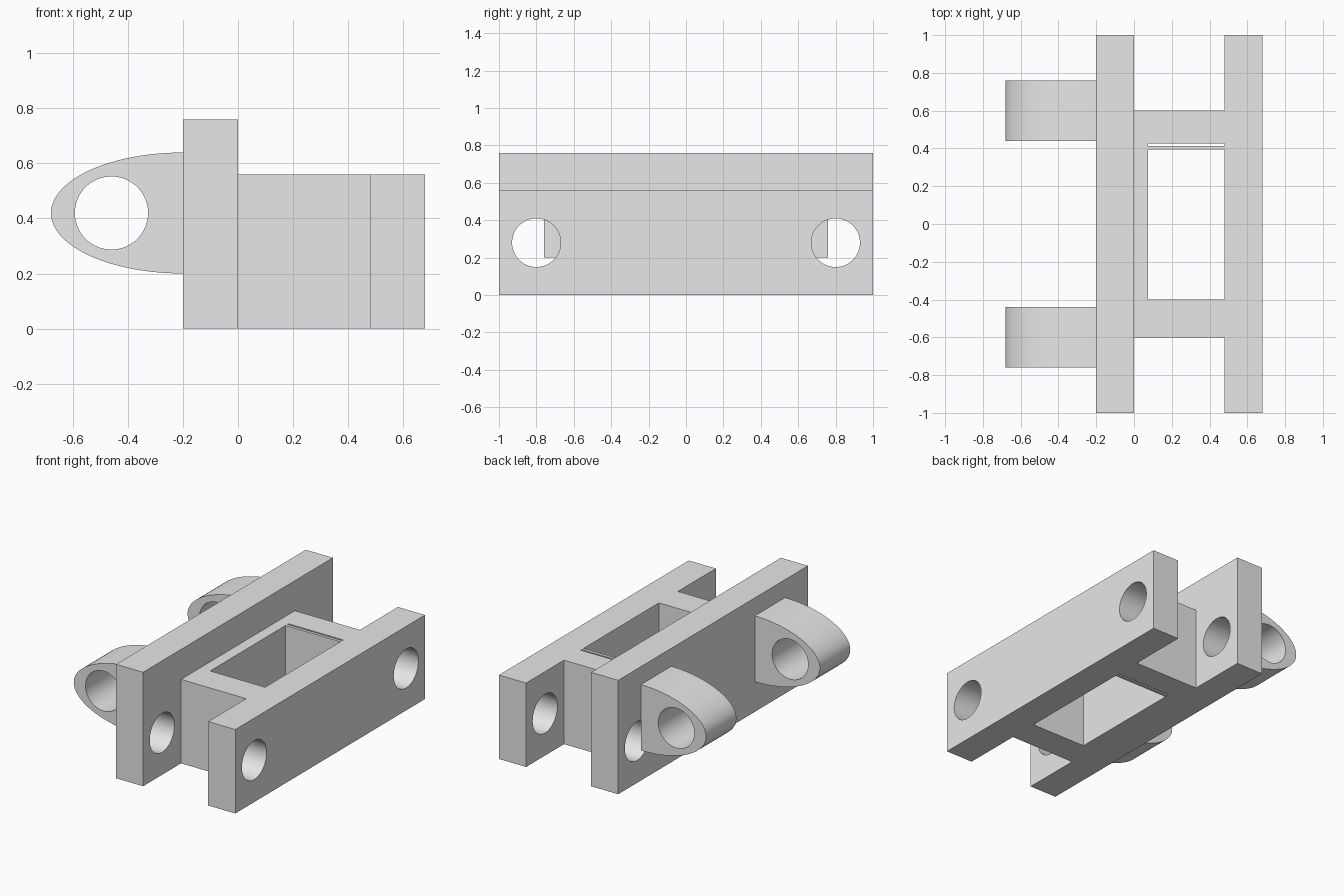
import bpy, bmesh, math
from mathutils import Vector

cube = bpy.data.objects.get("Cube")
if cube:
    bpy.data.objects.remove(cube, do_unlink=True)

grey = bpy.data.materials.new("light_grey")
grey.use_nodes = True
grey.diffuse_color = (0.8, 0.8, 0.8, 1)
grey.node_tree.nodes["Principled BSDF"].inputs["Base Color"].default_value = grey.diffuse_color


def prism(name, points, direction):
    """Extrude a planar outline along a direction."""
    bm = bmesh.new()
    face = bm.faces.new([bm.verts.new(p) for p in points])
    new = bmesh.ops.extrude_face_region(bm, geom=[face])["geom"]
    verts = [v for v in new if isinstance(v, bmesh.types.BMVert)]
    bmesh.ops.translate(bm, vec=Vector(direction), verts=verts)
    bmesh.ops.recalc_face_normals(bm, faces=bm.faces)
    mesh = bpy.data.meshes.new(name)
    bm.to_mesh(mesh)
    bm.free()
    mesh.materials.append(grey)
    obj = bpy.data.objects.new(name, mesh)
    bpy.context.collection.objects.link(obj)
    return obj


def box(name, x0, x1, y0, y1, z0, z1):
    outline = [(x0, y0, z0), (x1, y0, z0), (x1, y1, z0), (x0, y1, z0)]
    return prism(name, outline, (0, 0, z1 - z0))


def circle(radius, steps=64):
    angles = [math.tau * i / steps for i in range(steps)]
    return [(radius * math.cos(a), radius * math.sin(a)) for a in angles]


def cut(obj, cutters):
    """Subtract the cutters, bake the result and drop the cutters."""
    for cutter in cutters:
        cutter.hide_render = True
        mod = obj.modifiers.new("cut", "BOOLEAN")
        mod.operation = "DIFFERENCE"
        mod.solver = "EXACT"
        mod.object = cutter
    graph = bpy.context.evaluated_depsgraph_get()
    mesh = bpy.data.meshes.new_from_object(obj.evaluated_get(graph))
    obj.modifiers.clear()
    obj.data = mesh
    for cutter in cutters:
        bpy.data.objects.remove(cutter, do_unlink=True)


def smooth(obj):
    bpy.ops.object.select_all(action="DESELECT")
    obj.select_set(True)
    bpy.context.view_layer.objects.active = obj
    bpy.ops.object.shade_smooth_by_angle(angle=math.radians(30))


def bolt_holes(x):
    return [prism("hole_cutter", [(x, side * 0.8 + u, 0.28 + v) for u, v in circle(0.13)],
                  (0.4, 0, 0)) for side in (-1, 1)]


# Tall back plate with a bolt hole at each end
back_plate = box("back_plate", -0.2, 0, -1, 1, 0, 0.76)
cut(back_plate, bolt_holes(-0.3))
smooth(back_plate)

# Low front plate and central block as one T-shaped body
t_outline = [(0, -0.6), (0.48, -0.6), (0.48, -1), (0.68, -1),
             (0.68, 1), (0.48, 1), (0.48, 0.6), (0, 0.6)]
body = prism("front_plate_and_block", [(x, y, 0) for x, y in t_outline], (0, 0, 0.56))
pocket = box("pocket_cutter", 0.075, 0.48, -0.4, 0.394, -0.1, 0.7)
slit = box("slit_cutter", 0.075, 0.48, 0.414, 0.425, -0.1, 0.7)
cut(body, bolt_holes(0.4) + [pocket, slit])
smooth(body)

# Half-elliptical hinge lugs, each with a pin hole
arc = [math.pi * (0.5 + i / 48) for i in range(49)]
for name, y in (("front_lug", -0.76), ("rear_lug", 0.44)):
    outline = [(-0.2 + 0.48 * math.cos(a), y, 0.42 + 0.22 * math.sin(a)) for a in arc]
    lug = prism(name, outline, (0, 0.32, 0))
    pin = prism("pin_cutter", [(-0.46 + u, y - 0.1, 0.42 + v) for u, v in circle(0.133)],
                (0, 0.52, 0))
    cut(lug, [pin])
    smooth(lug)
